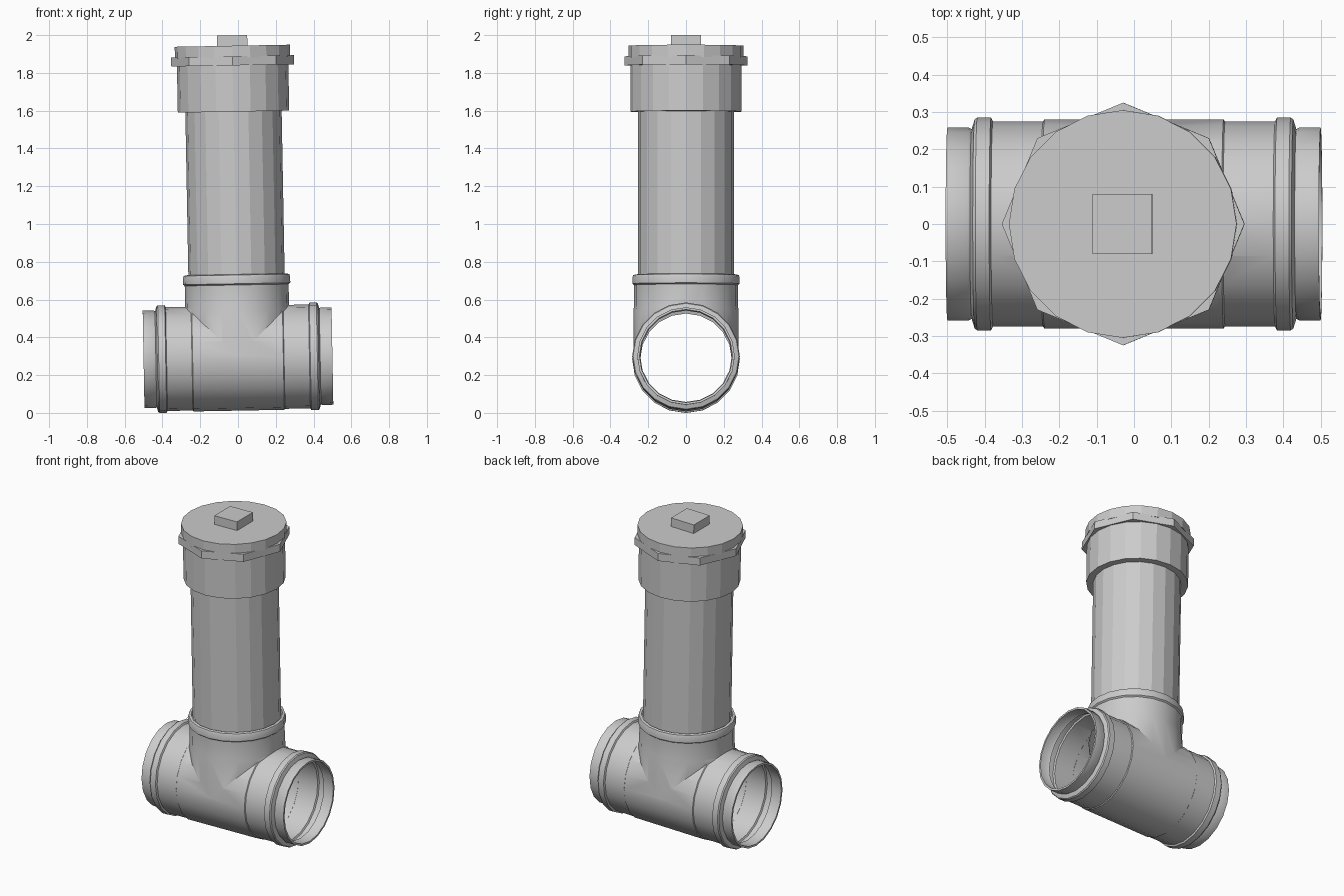
import bpy, bmesh, math
from mathutils import Matrix

if "Cube" in bpy.data.objects:
    bpy.data.objects.remove(bpy.data.objects["Cube"])

AXIS_Z = 0.292                     # height of the horizontal pipe axis
SIDES = 20
UP = Matrix.Translation((0, 0, AXIS_Z))
ALONG_X = UP @ Matrix.Rotation(math.pi / 2, 4, 'Y')
# the whole assembly leans slightly to the left
LEAN = UP @ Matrix.Rotation(math.radians(-1.05), 4, 'Y') @ UP.inverted()


def lathe(name, profile, matrix=Matrix(), sides=SIDES, cap_start=True, cap_end=True):
    """Revolve (height, radius) pairs around z."""
    bm = bmesh.new()
    rings = [[bm.verts.new((r * math.cos(2 * math.pi * i / sides),
                            r * math.sin(2 * math.pi * i / sides), h))
              for i in range(sides)] for h, r in profile]
    for a, b in zip(rings, rings[1:]):
        for i in range(sides):
            j = (i + 1) % sides
            bm.faces.new((a[i], a[j], b[j], b[i]))
    if cap_start:
        bm.faces.new(rings[0][::-1])
    if cap_end:
        bm.faces.new(rings[-1])
    bm.transform(LEAN @ matrix)
    mesh = bpy.data.meshes.new(name)
    bm.to_mesh(mesh)
    bm.free()
    obj = bpy.data.objects.new(name, mesh)
    bpy.context.collection.objects.link(obj)
    return obj


def boolean(obj, other, operation):
    mod = obj.modifiers.new(operation, 'BOOLEAN')
    mod.operation, mod.object, mod.solver = operation, other, 'EXACT'
    deps = bpy.context.evaluated_depsgraph_get()
    mesh = bpy.data.meshes.new_from_object(obj.evaluated_get(deps))
    obj.modifiers.clear()
    obj.data = mesh
    bpy.data.objects.remove(other)


def bore(profile, wall=0.012):
    """Inner profile: same shape, thinner, running past both ends."""
    inner = [(h, r - wall) for h, r in profile]
    inner[0] = (inner[0][0] - 0.02, inner[0][1])
    inner[-1] = (inner[-1][0] + 0.02, inner[-1][1])
    return inner


# tee fitting: run with a ringed socket and stub at each end, plus upright branch
half = [(0.24, 0.28), (0.244, 0.275), (0.378, 0.275), (0.383, 0.285),
        (0.42, 0.285), (0.427, 0.28), (0.435, 0.254), (0.442, 0.258), (0.5, 0.258)]
run = [(-h, r) for h, r in reversed(half)] + half
branch = [(0.0, 0.2785), (0.255, 0.2785), (0.27, 0.275), (0.385, 0.275), (0.392, 0.284),
          (0.425, 0.284), (0.438, 0.279), (0.443, 0.258)]
branch_bore = bore(branch)
branch_bore[0] = (0.0, 0.2535)

tee = lathe("tee_fitting", run, ALONG_X)
boolean(tee, lathe("branch", branch, UP), 'UNION')
boolean(tee, lathe("run_cutter", bore(run), ALONG_X), 'DIFFERENCE')
boolean(tee, lathe("branch_cutter", branch_bore, UP), 'DIFFERENCE')
tee.data.shade_smooth()
tee.data.set_sharp_from_angle(angle=math.radians(32))

# faceted riser pipe, open at the bottom
lathe("riser_pipe", [(0.66, 0.255), (1.62, 0.255)], cap_start=False, cap_end=False)

# cleanout cap
lathe("cap_collar", [(1.595, 0.25), (1.595, 0.295), (1.85, 0.295)], cap_start=False)
lathe("cap_octagon_nut", [(1.84, 0.325), (1.888, 0.325)], sides=8)
lathe("cap_lid", [(1.88, 0.305), (1.944, 0.305)])
lathe("cap_square_plug", [(1.94, 0.08 * math.sqrt(2)), (1.999, 0.08 * math.sqrt(2))],
      Matrix.Rotation(math.pi / 4, 4, 'Z'), sides=4)
